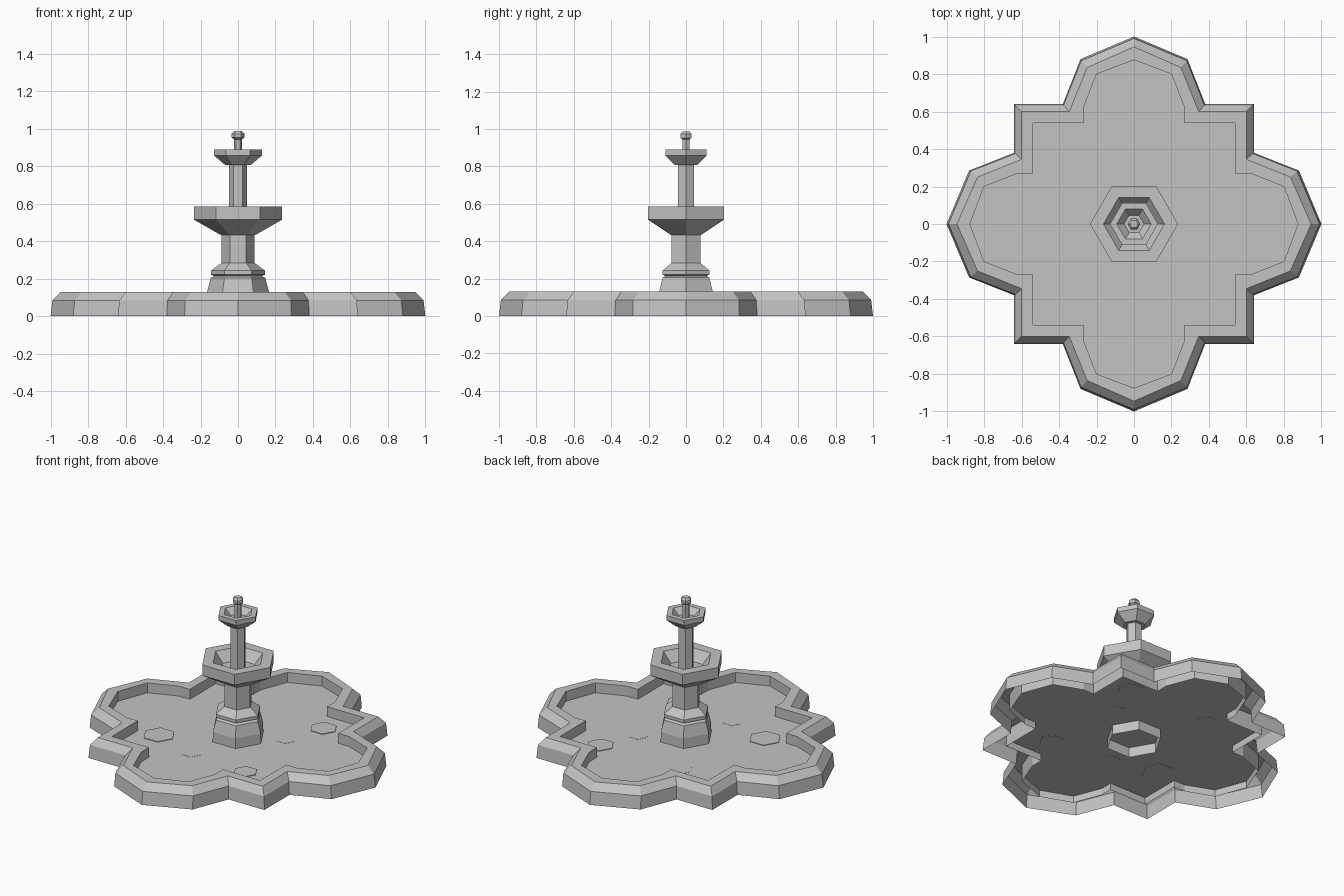
import bpy, bmesh, math

cube = bpy.data.objects.get("Cube")
if cube:
    bpy.data.objects.remove(cube, do_unlink=True)

stone = bpy.data.materials.new("grey_stone")
stone.use_nodes = True
GREY = (0.55, 0.55, 0.55, 1)
stone.diffuse_color = GREY
stone.node_tree.nodes["Principled BSDF"].inputs["Base Color"].default_value = GREY


def loft(name, rings, cap_bottom=False, cap_top=False):
    """Join equal-length counter-clockwise rings of points, in order."""
    bm = bmesh.new()
    loops = [[bm.verts.new(p) for p in ring] for ring in rings]
    n = len(loops[0])
    for low, high in zip(loops, loops[1:]):
        for i in range(n):
            j = (i + 1) % n
            bm.faces.new((low[i], low[j], high[j], high[i]))
    if cap_bottom:
        bm.faces.new(loops[0][::-1])
    if cap_top:
        bm.faces.new(loops[-1])
    bmesh.ops.remove_doubles(bm, verts=bm.verts, dist=0.0001)
    mesh = bpy.data.meshes.new(name)
    bm.to_mesh(mesh)
    bm.free()
    mesh.materials.append(stone)
    obj = bpy.data.objects.new(name, mesh)
    bpy.context.collection.objects.link(obj)
    return obj


def hexagon(r, z, cx=0, cy=0):
    return [(cx + r * math.cos(k * math.pi / 3), cy + r * math.sin(k * math.pi / 3), z)
            for k in range(6)]


def turned(name, profile, bottom=True, top=True):
    return loft(name, [hexagon(r, z) for r, z in profile], bottom, top)


def basin_ring(octant, z, scale=1):
    """Mirror an eighth of the outline on the diagonal, then repeat it four times."""
    quarter = octant + [(y, x) for x, y in octant[-2:0:-1]]
    ring = []
    for _ in range(4):
        ring += [(x * scale, y * scale, z) for x, y in quarter]
        quarter = [(-y, x) for x, y in quarter]
    return ring


# Basin: hollow rim with a sheet floor
outer = [(1, 0), (0.88, 0.285), (0.64, 0.38), (0.64, 0.38), (0.64, 0.64)]
crest = [(0.945, 0), (0.835, 0.25), (0.6, 0.345), (0.6, 0.345), (0.6, 0.6)]
inner = [(0.875, 0), (0.8, 0.2), (0.62, 0.27), (0.54, 0.27), (0.54, 0.54)]
FLOOR = 0.065
loft("basin_rim", [basin_ring(outer, 0), basin_ring(outer, 0.085, 0.99),
                   basin_ring(crest, 0.13), basin_ring(inner, 0.13),
                   basin_ring(inner, 0.02)])
loft("basin_floor", [basin_ring(inner, FLOOR)], cap_top=True)

# Thin plates lying in the floor: x, y, radius, half thickness
for i, (x, y, r, h) in enumerate([
        (-0.4, -0.25, 0.1, 0.004), (0.35, 0.39, 0.085, 0.004),
        (0.32, -0.38, 0.075, 0.004), (-0.1, -0.34, 0.065, 0.001),
        (0.25, 0.14, 0.065, 0.001), (-0.24, 0.39, 0.065, 0.001)]):
    loft(f"floor_plate_{i + 1}", [hexagon(r, FLOOR - h, x, y), hexagon(r, FLOOR + h, x, y)],
         True, True)

# Pedestal and columns
turned("pedestal", [(0.168, 0), (0.165, 0.13), (0.145, 0.205), (0.125, 0.215)], bottom=False)
turned("pedestal_collar", [(0.125, 0.213), (0.145, 0.222), (0.145, 0.243), (0.09, 0.283)])
turned("lower_column", [(0.088, 0.28), (0.088, 0.44)])
turned("upper_column", [(0.048, 0.51), (0.048, 0.82)])

# Bowls: outside, flat lip, then sloping inside
turned("large_bowl", [(0.09, 0.432), (0.235, 0.515), (0.235, 0.585),
                      (0.163, 0.585), (0.11, 0.52)])
turned("small_bowl", [(0.07, 0.808), (0.128, 0.858), (0.128, 0.889),
                      (0.092, 0.889), (0.053, 0.85)])

# Finial
turned("finial_stem", [(0.022, 0.845), (0.022, 0.95)])
turned("finial_knob", [(0.022, 0.944), (0.034, 0.953), (0.034, 0.973), (0.022, 0.987)])
